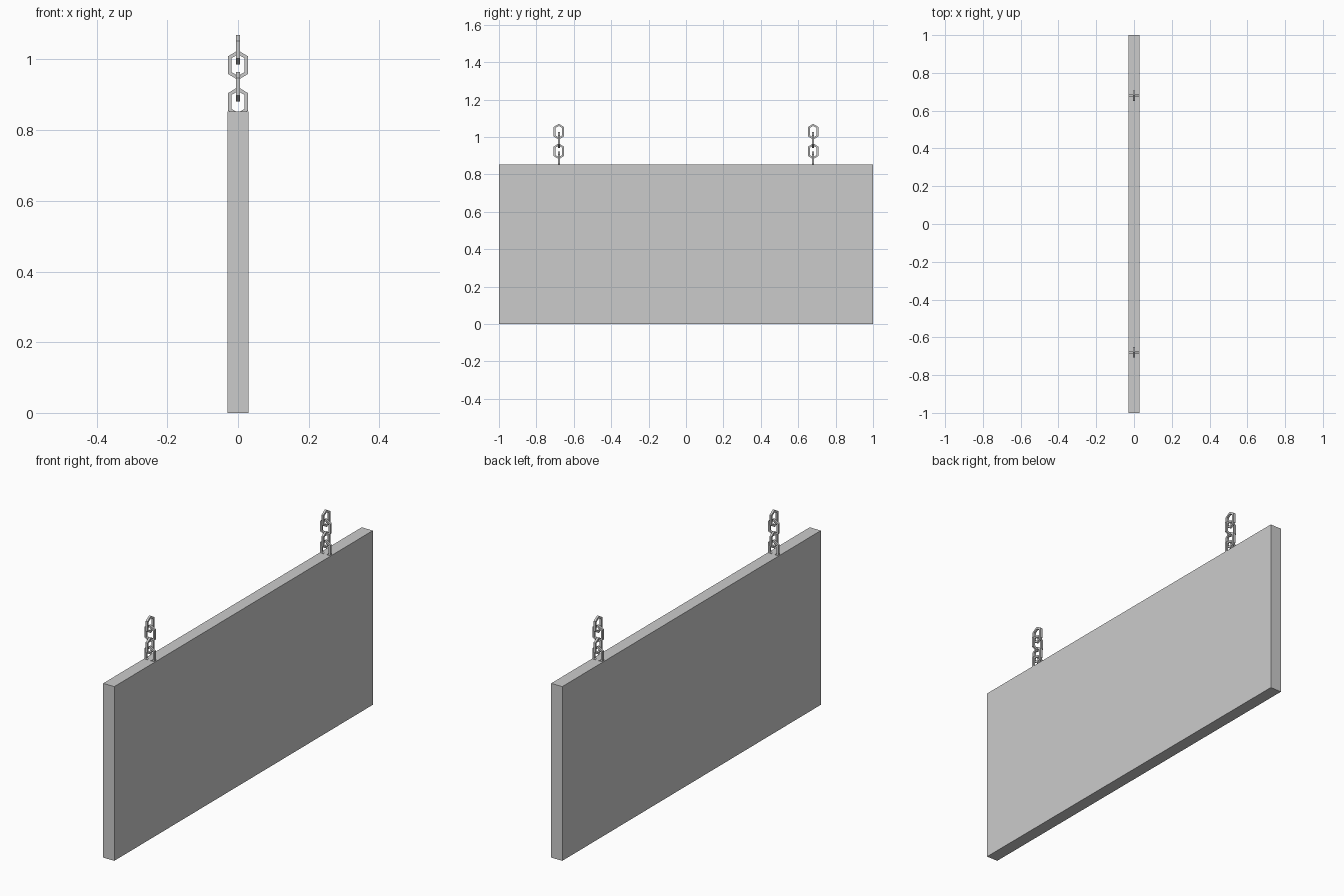
import bpy, bmesh
from mathutils import Vector

if "Cube" in bpy.data.objects:
    bpy.data.objects.remove(bpy.data.objects["Cube"])

BOARD_H = 0.853
HALF_W, HALF_H, SHOULDER = 0.028, 0.042, 0.025   # link outline
BAR = 0.01                                        # link bar thickness


def make_object(name, bm):
    bmesh.ops.recalc_face_normals(bm, faces=bm.faces)
    mesh = bpy.data.meshes.new(name)
    bm.to_mesh(mesh)
    bm.free()
    obj = bpy.data.objects.new(name, mesh)
    bpy.context.collection.objects.link(obj)
    return obj


def hexagon(w, h, s):
    return [(0, h), (w, s), (w, -s), (0, -h), (-w, -s), (-w, s)]


def add_link(bm, y, z, along_y):
    # Stretched hexagonal ring with a square bar section
    outer = hexagon(HALF_W, HALF_H, SHOULDER)
    inner = hexagon(HALF_W - BAR, HALF_H - BAR * 1.15, SHOULDER - BAR * 0.5)
    rings = []
    for outline, d in ((outer, -1), (outer, 1), (inner, 1), (inner, -1)):
        t = d * BAR / 2
        rings.append([bm.verts.new(Vector((t, y + u, z + v) if along_y
                                          else (u, y + t, z + v)))
                      for u, v in outline])
    for k in range(4):
        a, b = rings[k], rings[(k + 1) % 4]
        for i in range(6):
            j = (i + 1) % 6
            bm.faces.new((a[i], a[j], b[j], b[i]))


# Hanging board
bm = bmesh.new()
bmesh.ops.create_cube(bm, size=1)
bmesh.ops.scale(bm, vec=(0.06, 2, BOARD_H), verts=bm.verts)
bmesh.ops.translate(bm, vec=(0, 0, BOARD_H / 2), verts=bm.verts)
make_object("sign_board", bm)

# Two chains of alternating links; the lowest link sinks into the board
links = [(0.88, False), (0.923, True), (0.984, False), (1.028, True)]
for name, y in (("chain_front", -0.68), ("chain_back", 0.68)):
    bm = bmesh.new()
    for z, along_y in links:
        add_link(bm, y, z, along_y)
    make_object(name, bm)
